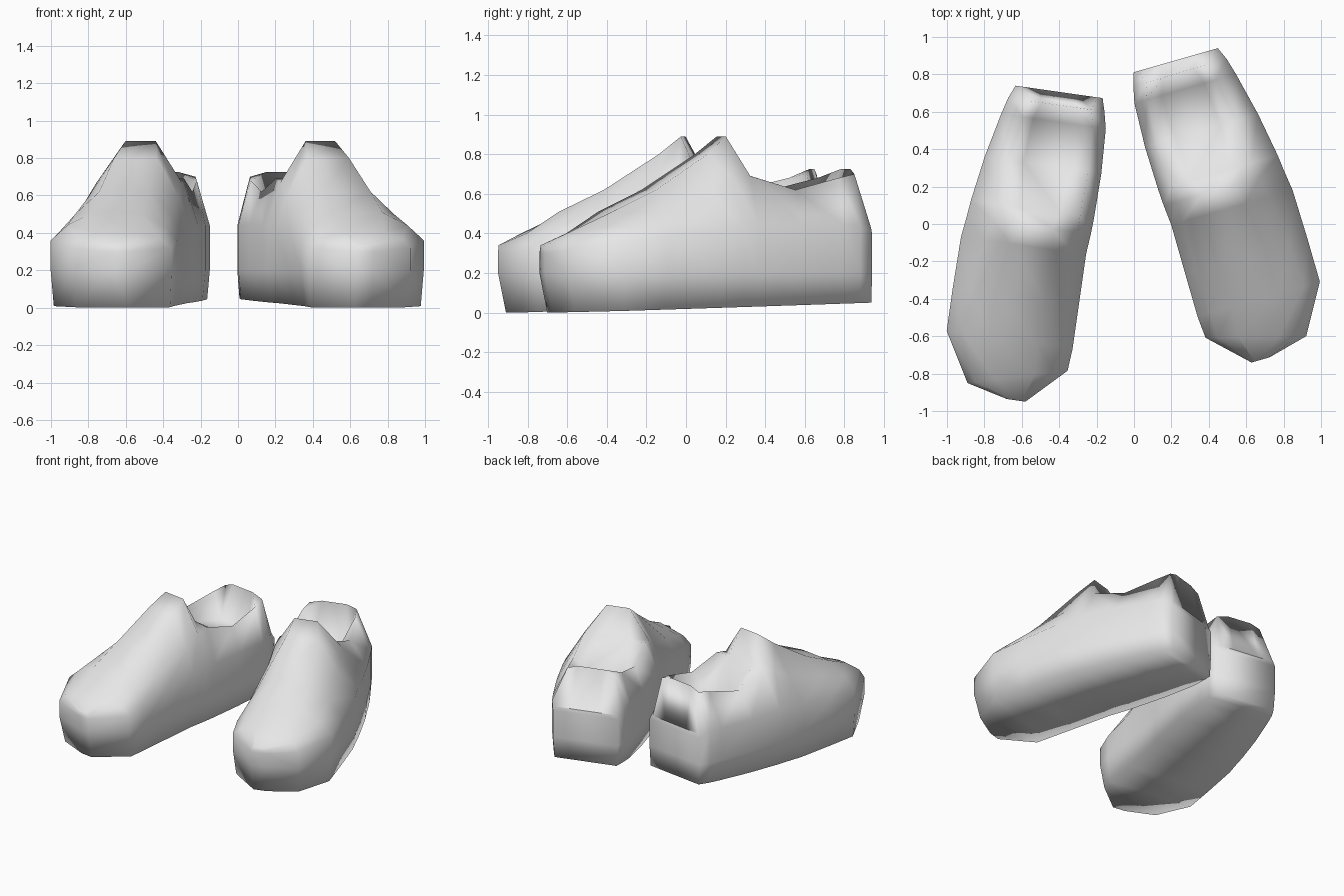
import bpy
import bmesh
from math import radians
from mathutils import Matrix, Vector

default_cube = bpy.data.objects.get("Cube")
if default_cube:
    bpy.data.objects.remove(default_cube, do_unlink=True)


def make_material(name, colour):
    material = bpy.data.materials.new(name)
    material.use_nodes = True
    material.diffuse_color = colour
    material.node_tree.nodes["Principled BSDF"].inputs["Base Color"].default_value = colour
    return material


light_grey = make_material("light grey", (0.8, 0.8, 0.8, 1.0))

# Cross-sections from toe to heel, each as
# (position, skew, side x pair, side z, shoulder x pair, shoulder z, top x pair, top z)
SECTIONS = [
    (-.885, 0, (.40, .50), .30, (.41, .50), .32, (.42, .49), .34),
    (-.76, -.27, (.20, .72), .32, (.26, .68), .37, (.37, .58), .40),
    (-.57, 0, (.19, .87), .36, (.26, .78), .44, (.38, .64), .51),
    (-.34, 0, (.19, .87), .39, (.25, .77), .50, (.37, .64), .62),
    (-.06, 0, (.19, .865), .42, (.25, .74), .59, (.37, .60), .80),
    (.05, 0, (.18, .85), .44, (.25, .71), .67, (.39, .555), .89),
    (.14, 0, (.175, .84), .44, (.25, .69), .69, (.36, .58), .70),
    (.38, 0, (.17, .80), .44, (.24, .68), .62, (.34, .59), .54),
    (.62, 0, (.18, .745), .44, (.25, .63), .68, (.33, .57), .49),
    (.71, 0, (.20, .72), .44, (.27, .61), .70, (.36, .54), .725),
    (.78, 0, (.22, .69), .40, (.25, .67), .43, (.36, .56), .43),
]


def section_loop(position, skew, side, side_z, shoulder, shoulder_z, top, top_z):
    """Closed loop: up the inner side, over the top, down the outer side."""
    floor_z = max(0, .026 + .031 * position)
    middle = sum(side) / 2
    foot = [middle + (x - middle) * .95 for x in side]
    levels = [(foot, floor_z), (side, .2), (side, side_z),
              (shoulder, shoulder_z), (top, top_z)]
    inner = [(pair[0], z) for pair, z in levels]
    outer = [(pair[1], z) for pair, z in reversed(levels)]
    # The toe tucks in slightly at the floor
    tuck = .04 if position < -.7 else 0
    return [Vector((x, position + skew * (x - middle) + (tuck if z == floor_z else 0), z))
            for x, z in inner + outer]


def make_shoe(name, placement):
    bm = bmesh.new()
    loops = [[bm.verts.new(placement @ point) for point in section_loop(*section)]
             for section in SECTIONS]
    # Skin between neighbouring sections, including the sole and sunken opening
    for a, b in zip(loops, loops[1:]):
        for i in range(len(a)):
            j = (i + 1) % len(a)
            bm.faces.new((a[i], a[j], b[j], b[i]))
    # Toe and heel ends, as strips across the shoe
    for loop in (loops[0], loops[-1]):
        last = len(loop) - 1
        for i in range(len(loop) // 2 - 1):
            bm.faces.new((loop[i], loop[i + 1], loop[last - i - 1], loop[last - i]))
    bmesh.ops.recalc_face_normals(bm, faces=bm.faces)
    for face in bm.faces:
        face.smooth = True
    mesh = bpy.data.meshes.new(name)
    bm.to_mesh(mesh)
    bm.free()
    mesh.materials.append(light_grey)
    shoe = bpy.data.objects.new(name, mesh)
    bpy.context.collection.objects.link(shoe)
    return shoe


# The right shoe mirrors the left one, set further forward and turned in
left_placement = Matrix.Rotation(radians(16), 4, 'Z')
mirror = Matrix.Scale(-1, 4, Vector((1, 0, 0)))
right_placement = (Matrix.Translation((-.06, -.13, 0))
                   @ Matrix.Rotation(radians(7.9), 4, 'Z') @ mirror @ left_placement)

make_shoe("left_shoe", left_placement)
make_shoe("right_shoe", right_placement)
